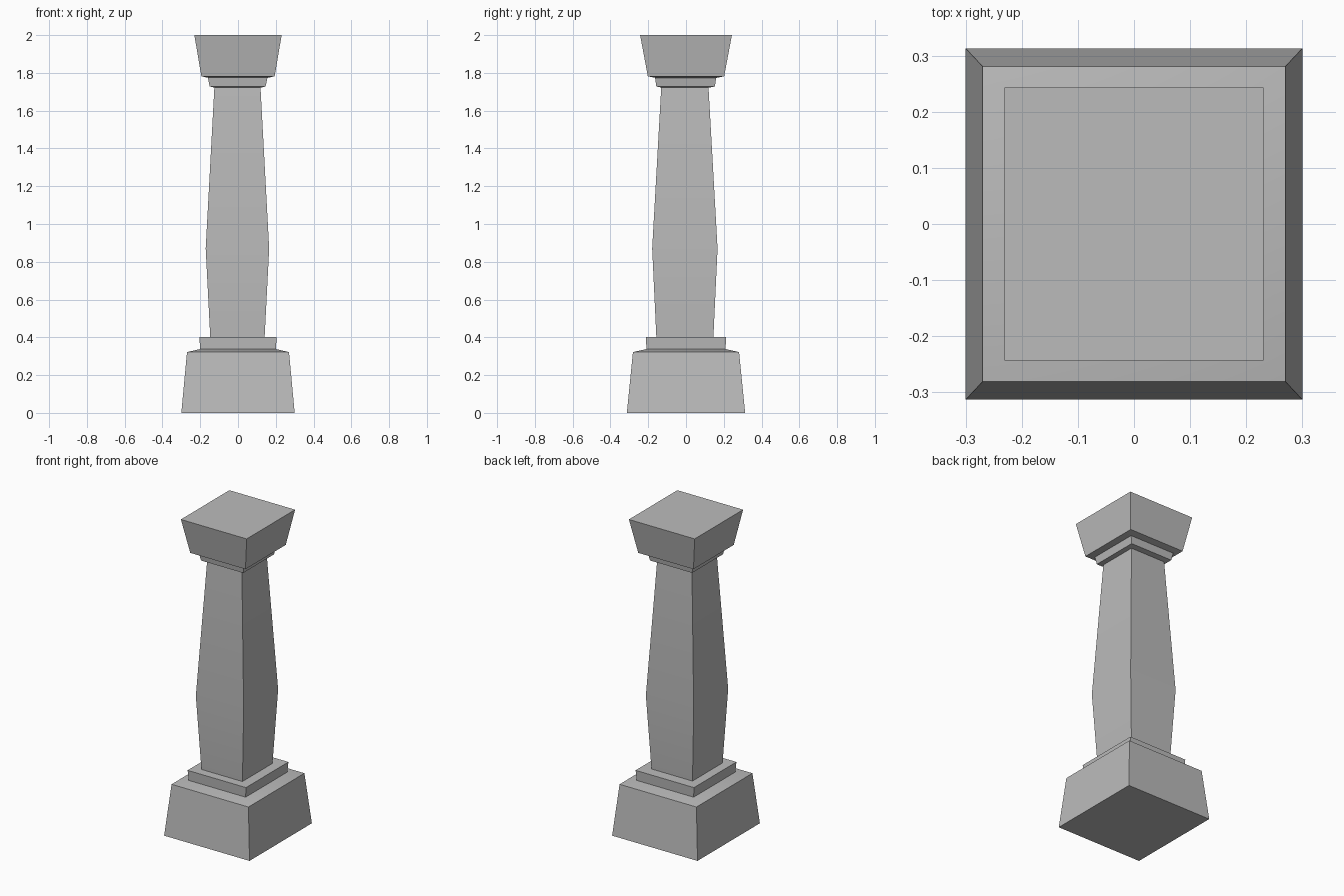
import bpy
import bmesh
import math

cube = bpy.data.objects.get("Cube")
if cube:
    bpy.data.objects.remove(cube, do_unlink=True)

GREY = (0.5, 0.5, 0.5, 1.0)
stone = bpy.data.materials.new("grey stone")
stone.use_nodes = True
stone.diffuse_color = GREY
stone.node_tree.nodes["Principled BSDF"].inputs["Base Color"].default_value = GREY


def square_loft(name, sections, cx=0.0, cy=0.0):
    """Closed four-sided loft through (z, half width, half depth) sections."""
    bm = bmesh.new()
    rings = [[bm.verts.new((cx + sx * w, cy + sy * d, z))
              for sx, sy in ((-1, -1), (1, -1), (1, 1), (-1, 1))]
             for z, w, d in sections]
    for low, high in zip(rings, rings[1:]):
        for i in range(4):
            j = (i + 1) % 4
            bm.faces.new((low[i], low[j], high[j], high[i]))
    bm.faces.new(rings[0][::-1])
    bm.faces.new(rings[-1])
    mesh = bpy.data.meshes.new(name)
    bm.to_mesh(mesh)
    bm.free()
    mesh.materials.append(stone)
    obj = bpy.data.objects.new(name, mesh)
    bpy.context.collection.objects.link(obj)
    bpy.ops.object.select_all(action="DESELECT")
    obj.select_set(True)
    bpy.context.view_layer.objects.active = obj
    bpy.ops.object.shade_smooth_by_angle(angle=math.radians(20))
    return obj


# Tapered base block with a shallow sloping top
square_loft("plinth", [(0, 0.30, 0.313), (0.322, 0.27, 0.281), (0.338, 0.20, 0.209)])

# Thin step under the shaft
square_loft("base_collar", [(0.338, 0.20, 0.209), (0.402, 0.205, 0.213)])

# Shaft swelling below its middle
square_loft("shaft", [(0.402, 0.144, 0.151), (0.87, 0.168, 0.173), (1.725, 0.122, 0.125)],
            cx=-0.003, cy=-0.006)

# Neck step, its underside sloping in to the shaft
square_loft("neck_collar", [(1.722, 0.122, 0.126), (1.728, 0.148, 0.155), (1.776, 0.158, 0.162)],
            cx=-0.002, cy=-0.002)

# Flared top block, its underside sloping in to the neck
square_loft("capital", [(1.774, 0.158, 0.162), (1.782, 0.194, 0.202), (2.0, 0.231, 0.243)])
